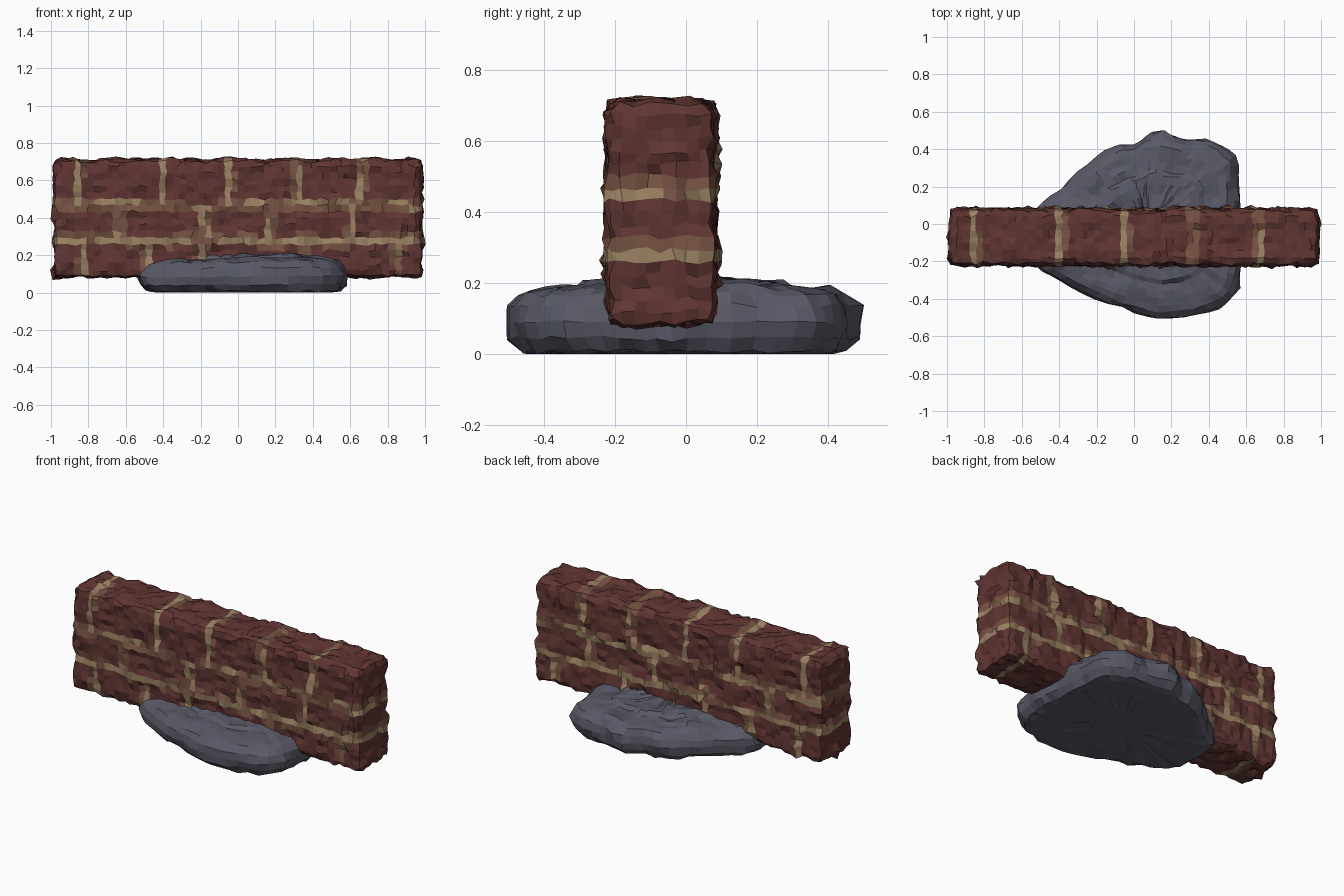
import bpy, bmesh, math, random
from mathutils import Vector, noise

if "Cube" in bpy.data.objects:
    bpy.data.objects.remove(bpy.data.objects["Cube"])

random.seed(4)


def material(name, rgb):
    m = bpy.data.materials.new(name)
    m.diffuse_color = (*rgb, 1)
    m.use_nodes = True
    m.node_tree.nodes["Principled BSDF"].inputs["Base Color"].default_value = m.diffuse_color
    return m


def finish(bm, name, mats):
    bmesh.ops.recalc_face_normals(bm, faces=bm.faces)
    mesh = bpy.data.meshes.new(name)
    bm.to_mesh(mesh)
    bm.free()
    for m in mats:
        mesh.materials.append(m)
    ob = bpy.data.objects.new(name, mesh)
    bpy.context.collection.objects.link(ob)
    return ob


def roughen(bm, jitter, lump, spike):
    """Push vertices about so the surface looks hewn."""
    bm.normal_update()
    moves = []
    for v in bm.verts:
        d = v.normal * noise.noise(v.co * 9) * lump
        d += Vector([random.uniform(-jitter, jitter) for _ in range(3)])
        if random.random() < 0.07:
            d += v.normal * random.uniform(0, spike)
        moves.append(d)
    for v, d in zip(bm.verts, moves):
        v.co += d


# Brick wall: finely cut box with rounded edges
lo, hi = Vector((-0.98, -0.217, 0.085)), Vector((0.98, 0.077, 0.71))
bm = bmesh.new()
bmesh.ops.create_cube(bm, size=1)
for v in bm.verts:
    v.co = Vector([lo[i] if v.co[i] < 0 else hi[i] for i in range(3)])
for axis, cuts in ((0, 56), (1, 8), (2, 18)):
    n = Vector([1 if i == axis else 0 for i in range(3)])
    for k in range(1, cuts):
        p = n * (lo[axis] + (hi[axis] - lo[axis]) * k / cuts)
        bmesh.ops.bisect_plane(bm, geom=bm.verts[:] + bm.edges[:] + bm.faces[:],
                               plane_co=p, plane_no=n)

# Mortar courses and upright joints, marked by face material
rows = ((0.0, 0.28, (-0.83, -0.48, -0.19, 0.35, 0.85)),
        (0.28, 0.47, (-0.63, -0.18, 0.17, 0.61)),
        (0.47, 0.80, (-0.86, -0.40, -0.05, 0.32, 0.66)))
for f in bm.faces:
    c = f.calc_center_median()
    wob = 0.02 * noise.noise(c * 5)
    dist = min(abs(c.z + wob - 0.28), abs(c.z + wob - 0.47))
    for z0, z1, joints in rows:
        if z0 <= c.z < z1:
            dist = min([dist] + [abs(c.x + wob - j) for j in joints])
    dist += 0.022 * max(0, noise.noise(c * 6 + Vector((7, 3, 1))))
    f.material_index = 2 if dist < 0.017 else 1 if dist < 0.034 else 0

r = 0.03
for v in bm.verts:
    q = Vector([min(max(v.co[i], lo[i] + r), hi[i] - r) for i in range(3)])
    v.co = q + (v.co - q).normalized() * r
roughen(bm, 0.009, 0.018, 0.018)
finish(bm, "brick_wall", [material("brick", (0.115, 0.036, 0.032)),
                          material("dusty_brick", (0.18, 0.085, 0.055)),
                          material("mortar", (0.32, 0.22, 0.12))])

# Foot rock: irregular outline lofted through stacked rings
outline = [(-0.53, 0.08), (-0.40, 0.19), (-0.25, 0.32), (-0.11, 0.41), (0, 0.43),
           (0.1, 0.49), (0.28, 0.46), (0.43, 0.44), (0.54, 0.36), (0.56, 0.2),
           (0.57, 0.0), (0.59, -0.12), (0.58, -0.24), (0.54, -0.39), (0.4, -0.47),
           (0.2, -0.51), (0, -0.47), (-0.2, -0.4), (-0.4, -0.3), (-0.51, -0.22),
           (-0.53, -0.08)]
pts = [Vector(p) for p in outline]
loop = []
for i in range(len(pts)):
    a, b, c, d = (pts[(i + k) % len(pts)] for k in (-1, 0, 1, 2))
    for t in (0, 1 / 3, 2 / 3):
        loop.append(0.5 * (2 * b + (c - a) * t + (2 * a - 5 * b + 4 * c - d) * t * t
                           + (3 * b - a - 3 * c + d) * t ** 3))
centre = Vector((0.07, -0.02))
profile = [(0.3, 0), (0.6, 0), (0.84, 0.0), (0.92, 0.01), (0.98, 0.045), (1, 0.09),
           (0.98, 0.135), (0.93, 0.17), (0.86, 0.185), (0.78, 0.19), (0.7, 0.192),
           (0.62, 0.192), (0.57, 0.208), (0.48, 0.21), (0.36, 0.21), (0.2, 0.21)]
bm = bmesh.new()
rings = []
for s, z in profile:
    ring = []
    for p in loop:
        xy = centre + (p - centre) * s
        ring.append(bm.verts.new((xy.x, xy.y, z * (0.96 + 0.08 * xy.x))))
    rings.append(ring)
n = len(loop)
for A, B in zip(rings, rings[1:]):
    for i in range(n):
        bm.faces.new((A[i], A[(i + 1) % n], B[(i + 1) % n], B[i]))
bm.faces.new(rings[0])
bm.faces.new(rings[-1])
bmesh.ops.recalc_face_normals(bm, faces=bm.faces)
roughen(bm, 0.006, 0.018, 0.016)
for v in bm.verts:
    v.co.z = max(v.co.z, 0)
finish(bm, "foot_rock", [material("slate", (0.10, 0.10, 0.135))])
